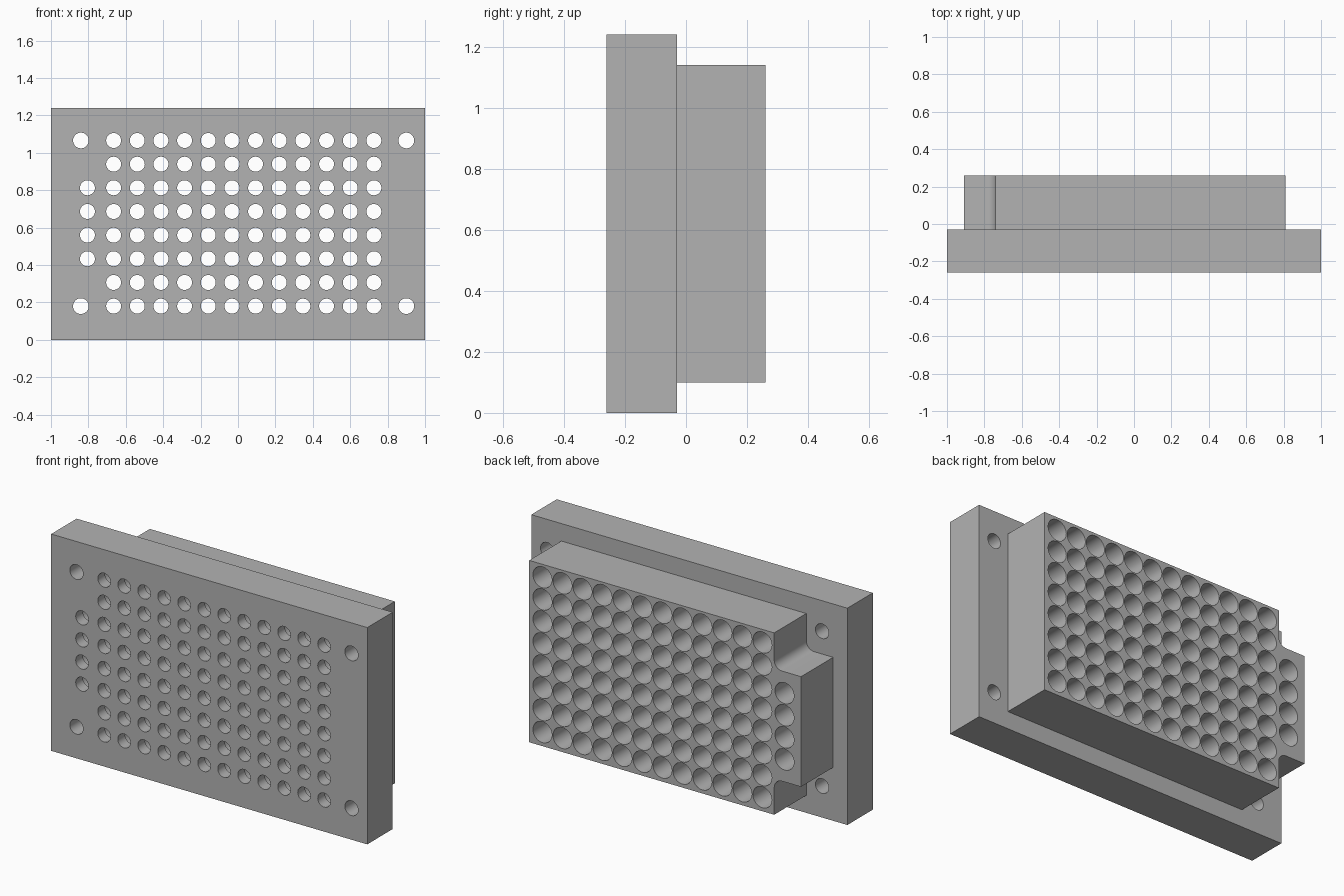
import bpy, bmesh, math
from mathutils import Matrix, Vector

if "Cube" in bpy.data.objects:
    bpy.data.objects.remove(bpy.data.objects["Cube"], do_unlink=True)

FRONT, STEP, BACK = -0.26, -0.03, 0.26   # depth of plate face, plate back, block back
PITCH = 0.1265
X0, Z0 = -0.665, 0.18                    # first hole of the grid

grey = bpy.data.materials.new("plain grey")
grey.use_nodes = True
colour = (0.45, 0.45, 0.45, 1)
grey.diffuse_color = colour
grey.node_tree.nodes["Principled BSDF"].inputs["Base Color"].default_value = colour


def make_object(name, bm):
    bmesh.ops.recalc_face_normals(bm, faces=bm.faces)
    mesh = bpy.data.meshes.new(name)
    bm.to_mesh(mesh)
    bm.free()
    mesh.materials.append(grey)
    obj = bpy.data.objects.new(name, mesh)
    bpy.context.collection.objects.link(obj)
    return obj


def prism(name, outline, y0, y1):
    bm = bmesh.new()
    face = bm.faces.new([bm.verts.new((x, y0, z)) for x, z in outline])
    top = bmesh.ops.extrude_face_region(bm, geom=[face])["geom"]
    bmesh.ops.translate(bm, vec=(0, y1 - y0, 0),
                        verts=[v for v in top if isinstance(v, bmesh.types.BMVert)])
    return make_object(name, bm)


def add_pin(bm, x, z, profile, sides=32):
    """Closed round pin along y; profile is a list of (radius, y)."""
    rings = []
    for r, y in profile:
        angles = [2 * math.pi * i / sides for i in range(sides)]
        rings.append([bm.verts.new((x + r * math.cos(a), y, z + r * math.sin(a)))
                      for a in angles])
    for a, b in zip(rings, rings[1:]):
        for i in range(sides):
            j = (i + 1) % sides
            bm.faces.new((a[i], a[j], b[j], b[i]))
    bm.faces.new(rings[0])
    bm.faces.new(rings[-1][::-1])


def boolean(target, cutter, operation):
    mod = target.modifiers.new(operation, "BOOLEAN")
    mod.operation, mod.solver, mod.object = operation, "EXACT", cutter
    bpy.context.view_layer.objects.active = target
    bpy.ops.object.modifier_apply(modifier=mod.name)
    bpy.data.objects.remove(cutter, do_unlink=True)


# Mounting plate
body = prism("cell_holder", [(-1, 0), (1, 0), (1, 1.24), (-1, 1.24)], FRONT, STEP)

# Rear block with a side tab and rounded inner corners
MID, R = 0.62, 0.05
half = [(0.81, 0.52), (-0.74, 0.52)]
for i in range(9):
    a = math.pi / 2 * i / 8
    half.append((-0.74 - R + R * math.cos(a), 0.315 + R - R * math.sin(a)))
half.append((-0.91, 0.315))
outline = [(x, MID + z) for x, z in half] + [(x, MID - z) for x, z in reversed(half)]
block = prism("rear_block", outline, STEP - 0.02, BACK)
boolean(body, block, "UNION")

# Stepped cell bores: narrow at the front, wide through to the back
bm = bmesh.new()
SHELF = FRONT + 0.065
bore = [(0.04, FRONT - 0.1), (0.04, SHELF), (0.06, SHELF), (0.06, BACK + 0.1)]
for row in range(8):
    for col in range(12):
        add_pin(bm, X0 + col * PITCH, Z0 + row * PITCH, bore)
    if 2 <= row <= 5:
        add_pin(bm, -0.805, Z0 + row * PITCH, bore)

# Four screw holes through the plate corners
for x in (-0.84, 0.9):
    for z in (Z0, Z0 + 7 * PITCH):
        add_pin(bm, x, z, [(0.042, FRONT - 0.1), (0.042, STEP + 0.1)])
boolean(body, make_object("hole_cutter", bm), "DIFFERENCE")

# Smooth bores with crisp edges
bpy.ops.object.select_all(action="DESELECT")
body.select_set(True)
bpy.context.view_layer.objects.active = body
bpy.ops.object.shade_smooth_by_angle(angle=math.radians(30))
